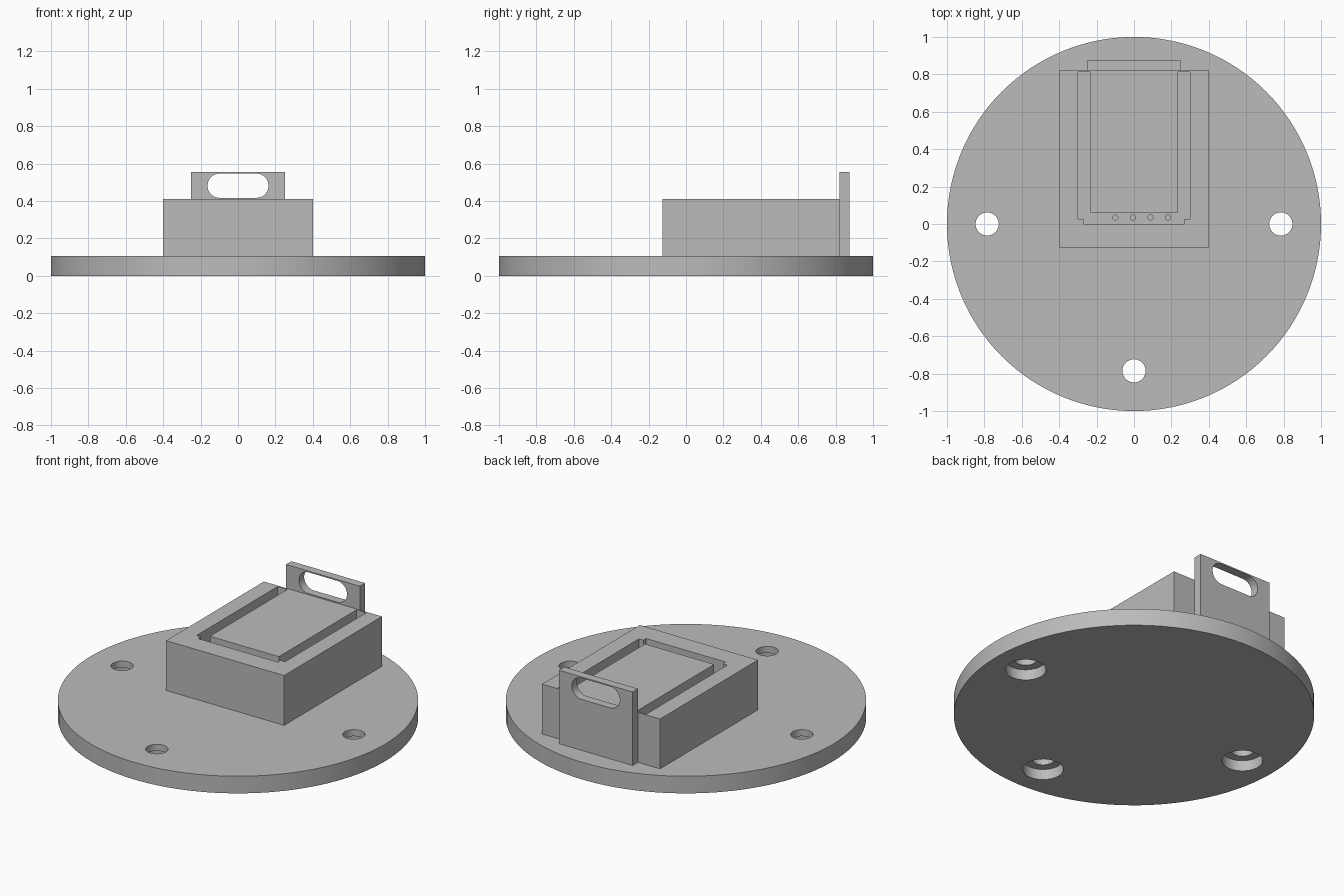
import bpy, bmesh
from math import sin, cos, pi, radians

if "Cube" in bpy.data.objects:
    bpy.data.objects.remove(bpy.data.objects["Cube"], do_unlink=True)

grey = bpy.data.materials.new("plain grey")
grey.use_nodes = True
grey.diffuse_color = (0.5, 0.5, 0.5, 1)
grey.node_tree.nodes["Principled BSDF"].inputs["Base Color"].default_value = (0.5, 0.5, 0.5, 1)


def prism(name, outline, lo, hi, along_y=False):
    """Extrude a closed outline between two levels, along z or along y."""
    bm = bmesh.new()
    place = (lambda p: (p[0], lo, p[1])) if along_y else (lambda p: (p[0], p[1], lo))
    face = bm.faces.new([bm.verts.new(place(p)) for p in outline])
    new = bmesh.ops.extrude_face_region(bm, geom=[face])["geom"]
    shift = (0, hi - lo, 0) if along_y else (0, 0, hi - lo)
    bmesh.ops.translate(bm, vec=shift, verts=[v for v in new if isinstance(v, bmesh.types.BMVert)])
    bmesh.ops.recalc_face_normals(bm, faces=bm.faces)
    mesh = bpy.data.meshes.new(name)
    bm.to_mesh(mesh)
    bm.free()
    mesh.materials.append(grey)
    ob = bpy.data.objects.new(name, mesh)
    bpy.context.collection.objects.link(ob)
    return ob


def circle(x, y, r, n=48):
    return [(x + r * cos(2 * pi * i / n), y + r * sin(2 * pi * i / n)) for i in range(n)]


def rect(x0, x1, y0, y1):
    return [(x0, y0), (x1, y0), (x1, y1), (x0, y1)]


def activate(ob):
    bpy.ops.object.select_all(action="DESELECT")
    ob.select_set(True)
    bpy.context.view_layer.objects.active = ob


def cut(ob, cutter):
    activate(ob)
    mod = ob.modifiers.new("cut", "BOOLEAN")
    mod.operation, mod.solver, mod.object = "DIFFERENCE", "EXACT", cutter
    bpy.ops.object.modifier_apply(modifier=mod.name)
    bpy.data.objects.remove(cutter, do_unlink=True)


BASE_TOP, BLOCK_TOP, BLOCK_BACK = 0.105, 0.41, 0.822

# Round base with three counterbored screw holes
base = prism("round_base", circle(0, 0, 1, 128), 0, BASE_TOP)
for x, y in ((-0.785, 0), (0.785, 0), (0, -0.785)):
    cut(base, prism("screw_hole", circle(x, y, 0.062), -0.1, 0.2))
    cut(base, prism("counterbore", circle(x, y, 0.113), -0.1, 0.065))

# Block with a U-shaped channel around its raised centre
block = prism("block", rect(-0.4, 0.4, -0.125, BLOCK_BACK), BASE_TOP, BLOCK_TOP)
half = [(0.27, 0), (0.27, 0.027), (0.3, 0.027), (0.3, 0.812), (0.234, 0.812), (0.234, 0.062)]
channel = half + [(-x, y) for x, y in reversed(half)]
FLOOR = 0.18
cut(block, prism("channel", channel, FLOOR, 0.5))

# Row of pin holes in the channel floor
for i in range(4):
    cut(block, prism("pin_hole", circle(-0.1 + 0.094 * i, 0.035, 0.014, 16), FLOOR - 0.04, FLOOR + 0.02))

# Upright handle plate with a rounded grip slot
handle = prism("handle_plate", rect(-0.25, 0.25, BASE_TOP, 0.555), BLOCK_BACK, 0.873, True)
grip = []
for side, start in ((1, -pi / 2), (-1, pi / 2)):
    for i in range(25):
        a = start + pi * i / 24
        grip.append((side * 0.098 + 0.065 * cos(a), 0.482 + 0.065 * sin(a)))
cut(handle, prism("grip_slot", grip, 0.7, 1, True))

for ob in (base, block, handle):
    activate(ob)
    bpy.ops.object.shade_smooth_by_angle(angle=radians(30))
